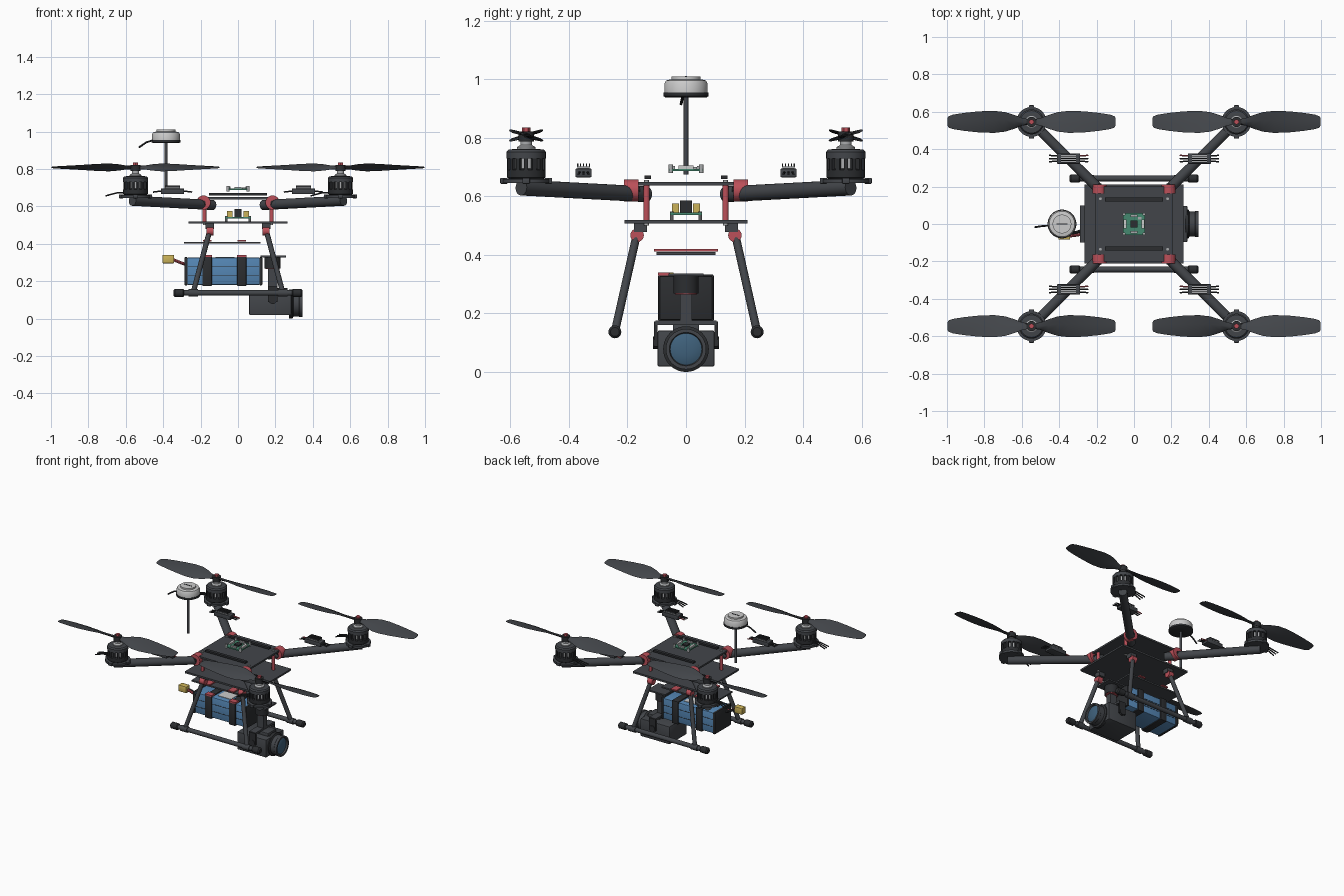
import bpy, bmesh, math
from mathutils import Vector, Matrix

if "Cube" in bpy.data.objects:
    bpy.data.objects.remove(bpy.data.objects["Cube"])

def mat(name, *c):
    m = bpy.data.materials.new(name)
    m.diffuse_color = (*c, 1)
    m.use_nodes = True
    m.node_tree.nodes["Principled BSDF"].inputs["Base Color"].default_value = m.diffuse_color
    return m

DARK = mat("carbon", .055, .06, .068)
BLACK = mat("black", .025, .027, .03)
RED = mat("red", .5, .08, .1)
BLUE = mat("blue", .09, .24, .46)
GLASS = mat("glass", .05, .12, .2)
GREEN = mat("green", .06, .25, .16)
GOLD = mat("yellow", .6, .45, .1)
WHITE = mat("white", .75, .75, .73)
GREY = mat("metal", .4, .41, .42)

def mk(name, bm, m):
    bmesh.ops.recalc_face_normals(bm, faces=bm.faces[:])
    me = bpy.data.meshes.new(name)
    bm.to_mesh(me)
    bm.free()
    me.materials.append(m)
    o = bpy.data.objects.new(name, me)
    bpy.context.collection.objects.link(o)
    return o

def box(name, c, s, m=DARK, bevel=0):
    bm = bmesh.new()
    bmesh.ops.create_cube(bm, size=1, matrix=Matrix.Translation(c) @ Matrix.Diagonal((*s, 1)))
    if bevel:
        bmesh.ops.bevel(bm, geom=bm.edges[:], offset=bevel, segments=2, affect='EDGES', profile=.5)
    return mk(name, bm, m)

def cyl(name, a, b, r, m=DARK, n=24, r2=None):
    a, b = Vector(a), Vector(b)
    d = b - a
    M = Matrix.Translation((a + b) / 2) @ d.to_track_quat('Z', 'Y').to_matrix().to_4x4()
    bm = bmesh.new()
    bmesh.ops.create_cone(bm, cap_ends=True, segments=n, radius1=r,
                          radius2=r if r2 is None else r2, depth=d.length, matrix=M)
    return mk(name, bm, m)

def wire(name, pts, r, m=BLACK):
    for a, b in zip(pts, pts[1:]):
        cyl(name, a, b, r, m, 8)

def lathe(name, c, prof, m=DARK, n=32, axis='Z'):
    # profile of (radius, height) pairs turned about an axis
    bm = bmesh.new()
    rings = [[bm.verts.new((r * math.cos(2 * math.pi * i / n), r * math.sin(2 * math.pi * i / n), z))
              for i in range(n)] for r, z in prof]
    for p, q in zip(rings, rings[1:]):
        for i in range(n):
            bm.faces.new((p[i], p[(i + 1) % n], q[(i + 1) % n], q[i]))
    bm.faces.new(rings[0])
    bm.faces.new(rings[-1])
    M = Matrix.Translation(c)
    if axis == 'X':
        M = M @ Matrix.Rotation(math.pi / 2, 4, 'Y')
    bm.transform(M)
    return mk(name, bm, m)

# stations along a blade: radius, chord, pitch in degrees, thickness
BLADE = [(.025, .035, 26, .018), (.05, .045, 26, .016), (.09, .08, 25, .013), (.14, .112, 22, .011),
         (.2, .124, 18, .009), (.28, .116, 14, .008), (.36, .098, 11, .006), (.42, .078, 9, .005),
         (.443, .062, 8, .004), (.45, .04, 8, .003)]

def propeller(name, c, s):
    bm = bmesh.new()
    for rot in (0, math.pi):
        rings = []
        for r, ch, pitch, t in BLADE:
            p = math.radians(pitch) * s
            sec = [(-.5, 0), (-.25, .5), (.1, .5), (.5, 0), (.1, -.4), (-.25, -.4)]
            ring = []
            for u, w in sec:
                y, z = u * ch * s, w * t
                v = Vector((r, y * math.cos(p) - z * math.sin(p), y * math.sin(p) + z * math.cos(p)))
                ring.append(bm.verts.new(Matrix.Translation(c) @ Matrix.Rotation(rot, 4, 'Z') @ v))
            rings.append(ring)
        for a, b in zip(rings, rings[1:]):
            for i in range(6):
                bm.faces.new((a[i], a[(i + 1) % 6], b[(i + 1) % 6], b[i]))
        bm.faces.new(rings[0])
        bm.faces.new(rings[-1])
    return mk(name, bm, DARK)

# frame plates and top rails
box("lower_plate", (0, 0, .513), (.53, .42, .012))
box("upper_plate", (0, 0, .643), (.41, .4, .012))
for s in (-1, 1):
    box("top_rail", (0, s * .13, .665), (.31, .022, .012), BLACK)

# four corners: arm, hinge, motor, propeller, speed controller, leg
for sx in (-1, 1):
    for sy in (-1, 1):
        X, Y = sx * .548, sy * .546
        cyl("arm", (sx * .135, sy * .135, .607), (sx * .565, sy * .563, .63), .027)
        cyl("arm_hinge", (sx * .185, sy * .162, .62), (sx * .185, sy * .212, .62), .038, RED)
        cyl("hinge_pin", (sx * .185, sy * .157, .62), (sx * .185, sy * .217, .62), .012, BLACK, 12)
        cyl("standoff", (sx * .18, sy * .135, .515), (sx * .18, sy * .135, .64), .011, RED, 12)
        for z in (.505, .651):
            cyl("plate_screw", (sx * .18, sy * .135, z - .004), (sx * .18, sy * .135, z + .005), .008, GREY, 12)
        # motor mount and motor
        cyl("motor_mount", (X, Y, .645), (X, Y, .66), .08, DARK, 32)
        for dx, dy in ((1, 0), (-1, 0), (0, 1), (0, -1)):
            box("mount_lug", (X + dx * .076, Y + dy * .076, .653), (.026, .026, .02), DARK, .003)
        lathe("motor_base", (X, Y, 0), [(.06, .66), (.066, .665), (.066, .69), (.05, .695)], BLACK)
        cyl("stator", (X, Y, .69), (X, Y, .74), .05, GREY)
        bm = bmesh.new()
        for i in range(14):
            bmesh.ops.create_cube(bm, size=1, matrix=Matrix.Translation((X, Y, .712))
                                  @ Matrix.Rotation(i * math.pi / 7, 4, 'Z') @ Matrix.Translation((.059, 0, 0))
                                  @ Matrix.Diagonal((.013, .014, .05, 1)))
        mk("bell_ribs", bm, BLACK)
        lathe("motor_bell", (X, Y, 0), [(.05, .73), (.067, .73), (.067, .752), (.06, .76), (.035, .762)], DARK)
        lathe("motor_collar", (X, Y, 0), [(.032, .76), (.032, .768), (.02, .775), (.02, .79)], GREY, 24)
        propeller("propeller", (X, Y, .808), sx * sy)
        cyl("prop_hub", (X, Y, .788), (X, Y, .822), .027, BLACK)
        cyl("prop_nut", (X, Y, .82), (X, Y, .835), .014, RED, 6)
        for k in (-1, 0, 1):
            y = Y + k * .014
            wire("motor_wire", [(X - .05, y, .675), (X - .1, y, .672), (X - .16, Y + k * .022, .656)], .004)
        # speed controller
        ex, ey = sx * .35, sy * .35
        box("speed_controller", (ex, ey, .68), (.125, .056, .03), DARK, .004)
        box("controller_heatsink", (ex, ey, .698), (.08, .042, .008), GREY)
        for k in range(-2, 3):
            box("heatsink_fin", (ex, ey + k * .01, .706), (.08, .004, .012), BLACK)
        for d in (-1, 1):
            for k in (-1, 0, 1):
                wire("controller_wire", [(ex + d * .06, ey + k * .014, .682), (ex + d * .105, ey + k * .017, .676)],
                     .004, RED if d == -sx and k == 1 else BLACK)
        # landing leg
        box("leg_bracket", (sx * .15, sy * .155, .493), (.045, .045, .03))
        cyl("leg_joint", (sx * .132, sy * .167, .467), (sx * .168, sy * .167, .467), .023, RED)
        cyl("leg", (sx * .15, sy * .167, .475), (sx * .24, sy * .243, .137), .014, DARK, 16)
        cyl("leg_clamp", (sx * .215, sy * .243, .137), (sx * .265, sy * .243, .137), .02)

# landing skids with soft ends
for s in (-1, 1):
    cyl("skid", (-.34, s * .243, .137), (.34, s * .243, .137), .015)
    for e in (-1, 1):
        lathe("skid_foot", (0, s * .243, .137), [(.015, e * .345), (.022, e * .338), (.022, e * .293), (.017, e * .288)],
              BLACK, 20, 'X')

# flight controller
box("flight_board", (0, 0, .69), (.12, .115, .008), GREEN)
box("flight_chip", (0, 0, .698), (.038, .038, .01), BLACK)
box("flight_sensor", (.03, .03, .697), (.018, .014, .008), GREY)
for s in (-1, 1):
    box("flight_socket", (s * .048, 0, .699), (.016, .05, .012), WHITE)
    box("flight_port", (0, s * .045, .698), (.04, .014, .01), GREY)
    for t in (-1, 1):
        cyl("board_spacer", (s * .054, t * .052, .68), (s * .054, t * .052, .708), .008, GREY, 12)

# power board between the plates
box("power_board", (0, 0, .54), (.14, .11, .008), GREEN)
box("power_regulator", (0, 0, .565), (.035, .04, .042), BLACK)
for s in (-1, 1):
    for t in (-1, 1):
        box("power_pad", (s * .045, t * .036, .56), (.03, .024, .032), GOLD)
        cyl("power_spacer", (s * .063, t * .048, .519), (s * .063, t * .048, .548), .006, GREY, 10)

# antenna puck on a mast
cyl("antenna_mast", (-.385, 0, .675), (-.385, 0, .945), .008, DARK, 16)
lathe("antenna_base", (-.385, 0, 0), [(.07, .938), (.077, .942), (.077, .955)], BLACK, 40)
lathe("antenna_cover", (-.385, 0, 0), [(.074, .955), (.074, .985), (.068, .996), (.05, 1.0), (.03, 1.0)], WHITE, 40)
cyl("antenna_cap", (-.385, 0, .998), (-.385, 0, 1.01), .05, WHITE, 40)
box("antenna_arrow", (-.385, 0, 1.009), (.06, .008, .004), BLACK)
wire("antenna_cable", [(-.45, -.008, .955), (-.49, -.011, .942), (-.53, -.017, .915)], .005)

# battery tray, battery, straps, lead and connector
box("battery_tray", (-.085, 0, .405), (.41, .2, .01))
box("battery", (-.078, 0, .253), (.395, .175, .145), BLUE, .008)
for x in (-.278, .122):
    box("battery_end", (x, 0, .253), (.016, .18, .15), BLACK, .004)
box("battery_label", (-.07, 0, .327), (.1, .1, .003), WHITE)
for z in (.228, .278):
    for s in (-1, 1):
        box("cell_seam", (-.078, s * .088, z), (.38, .002, .003), BLACK)
for x in (-.165, .02):
    box("tray_strap", (x, 0, .416), (.045, .22, .008), RED)
    box("battery_strap", (x, 0, .253), (.05, .19, .16), BLACK, .005)
    box("strap_buckle", (x, -.075, .334), (.05, .04, .01), RED)
wire("battery_lead", [(-.28, -.055, .29), (-.31, -.06, .3), (-.35, -.065, .316)], .008, RED)
wire("battery_lead_black", [(-.28, -.035, .29), (-.31, -.045, .3), (-.35, -.055, .316)], .008, BLACK)
box("power_connector", (-.373, -.063, .318), (.062, .042, .045), GOLD, .004)

# gimbal
box("gimbal_plate", (.188, 0, .332), (.135, .12, .01))
cyl("gimbal_yaw_motor", (.185, 0, .268), (.185, 0, .33), .043, BLACK, 32)
cyl("gimbal_red_ring", (.185, 0, .264), (.185, 0, .27), .038, RED, 32)
box("gimbal_post", (.185, 0, .22), (.05, .04, .1))
box("gimbal_yoke", (.185, 0, .168), (.05, .21, .014))
for s in (-1, 1):
    box("gimbal_side_arm", (.185, s * .103, .13), (.05, .012, .085), BLACK)
    cyl("tilt_pivot", (.185, s * .095, .1), (.185, s * .112, .1), .022, BLACK)

# camera and lens, looking along +x
box("camera_body", (.173, 0, .08), (.226, .194, .124), DARK, .006)
box("camera_top", (.22, 0, .148), (.09, .09, .03), DARK, .004)
lathe("lens_flange", (0, 0, .078), [(.078, .272), (.078, .292), (.07, .295), (.066, .298)], BLACK, 40, 'X')
lathe("lens_barrel", (0, 0, .078), [(.066, .29), (.066, .325), (.069, .328), (.069, .346), (.057, .346), (.054, .335)],
      DARK, 40, 'X')
lathe("lens_glass", (0, 0, .078), [(.056, .334), (.045, .339), (.025, .343), (.008, .344)], GLASS, 40, 'X')

bpy.ops.object.select_all(action='SELECT')
bpy.context.view_layer.objects.active = bpy.context.selected_objects[0]
bpy.ops.object.shade_smooth_by_angle(angle=math.radians(35))
